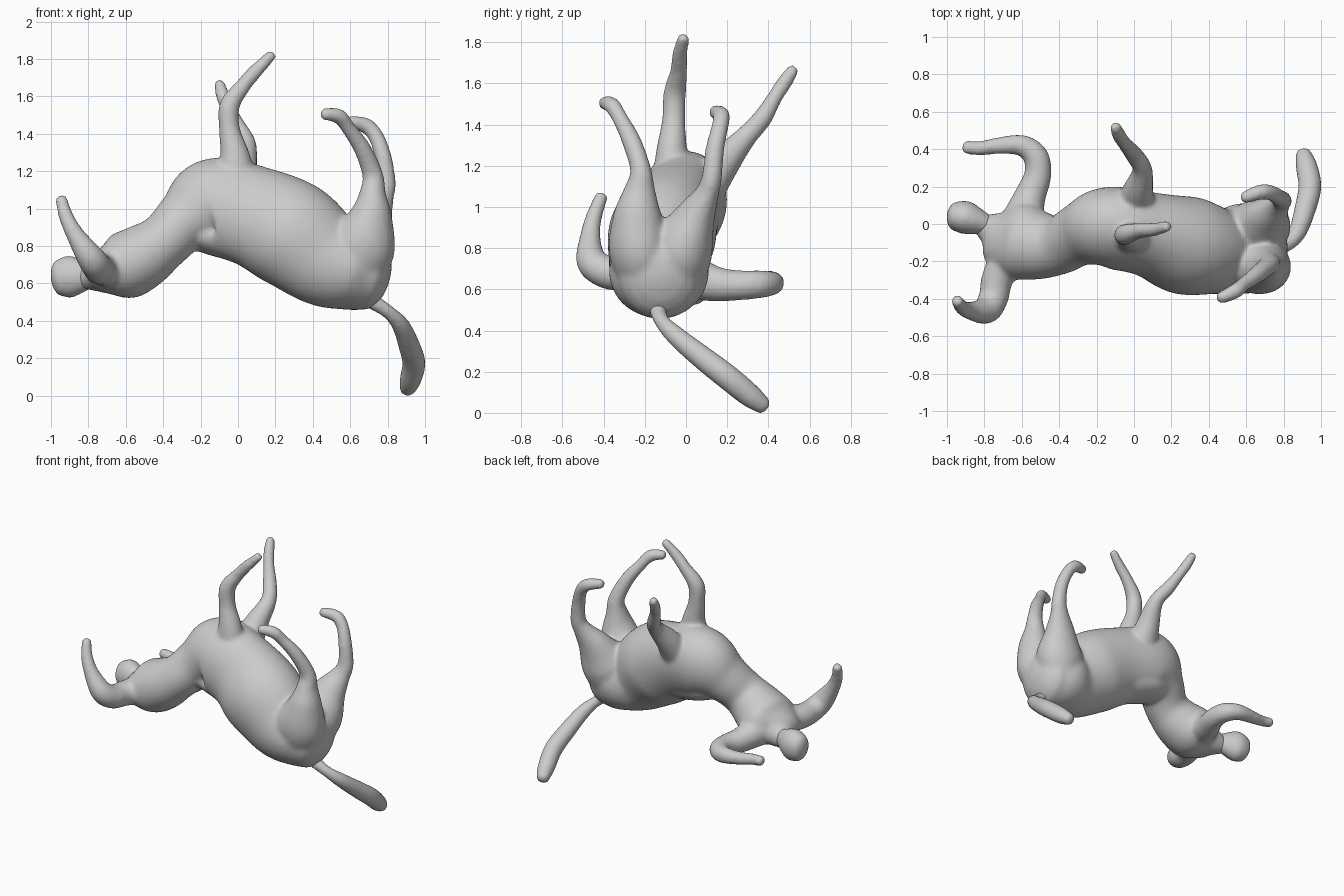
import bpy, bmesh, math
from mathutils import Vector


def catmull(p0, p1, p2, p3, t):
    return [0.5 * (2 * b + (c - a) * t + (2 * a - 5 * b + 4 * c - d) * t * t
                   + (3 * b - a - 3 * c + d) * t ** 3)
            for a, b, c, d in zip(p0, p1, p2, p3)]


def loft(bm, stations, cap=0.6, steps=8, sides=48):
    """Rounded tube through stations (x, y, z, radius along y, other radius)."""
    st = [s if len(s) == 5 else (*s, s[3]) for s in stations]
    pts = [st[0]] + st + [st[-1]]
    rows = [catmull(*pts[i:i + 4], k / steps)
            for i in range(len(st) - 1) for k in range(steps)] + [list(st[-1])]
    pos = [Vector(r[:3]) for r in rows]
    n = len(rows)
    tan = [(pos[min(i + 2, n - 1)] - pos[max(i - 2, 0)]).normalized() for i in range(n)]
    side = Vector((1, 0, 0)) if abs(tan[0].y) > 0.8 else Vector((0, 1, 0))
    rings = []
    angles = [math.radians(a) for a in (80, 60, 40, 20)]
    for i in range(n):
        t = tan[i]
        side = (side - t * side.dot(t)).normalized()
        up = t.cross(side)
        a, b = rows[i][3:]
        depth = cap * (a + b) / 2
        body = [(0, 1)]
        if i == 0:
            body = [(-depth * math.sin(q), math.cos(q)) for q in angles] + body
        if i == n - 1:
            body += [(depth * math.sin(q), math.cos(q)) for q in reversed(angles)]
        for off, s in body:
            c = pos[i] + t * off
            rings.append([bm.verts.new(c + s * (side * a * math.cos(2 * math.pi * k / sides)
                                                + up * b * math.sin(2 * math.pi * k / sides)))
                          for k in range(sides)])
    for r, q in zip(rings, rings[1:]):
        for k in range(sides):
            j = (k + 1) % sides
            bm.faces.new((r[k], r[j], q[j], q[k]))
    bm.faces.new(rings[0][::-1])
    bm.faces.new(rings[-1])


def sculpt(name, lofts, voxel=0.012, smooth=14):
    """Fuse several lofts into one soft-skinned object."""
    bm = bmesh.new()
    for l in lofts:
        loft(bm, l)
    bmesh.ops.recalc_face_normals(bm, faces=bm.faces)
    me = bpy.data.meshes.new(name)
    bm.to_mesh(me)
    bm.free()
    for p in me.polygons:
        p.use_smooth = True
    ob = bpy.data.objects.new(name, me)
    bpy.context.collection.objects.link(ob)
    rm = ob.modifiers.new("Fuse", 'REMESH')
    rm.mode = 'VOXEL'
    rm.voxel_size = voxel
    rm.use_smooth_shade = True
    sm = ob.modifiers.new("Soften", 'SMOOTH')
    sm.factor = 0.5
    sm.iterations = smooth
    return ob


# Human torso flowing into the horse barrel, which lies on its back
trunk = [(-0.83, 0.0, 0.63, 0.05, 0.06), (-0.76, -0.03, 0.64, 0.1, 0.085),
         (-0.7, -0.065, 0.66, 0.175, 0.125), (-0.61, -0.09, 0.69, 0.208, 0.178),
         (-0.5, -0.115, 0.75, 0.182, 0.172), (-0.39, -0.11, 0.83, 0.157, 0.15),
         (-0.285, -0.055, 0.93, 0.17, 0.17), (-0.14, -0.02, 1.01, 0.215, 0.26),
         (0.08, -0.055, 0.96, 0.222, 0.272), (0.28, -0.115, 0.865, 0.262, 0.29),
         (0.46, -0.145, 0.735, 0.228, 0.26), (0.6, -0.13, 0.685, 0.242, 0.23),
         (0.695, -0.125, 0.665, 0.205, 0.21)]
# Fill along the horse's back where the torso bends away
withers = [(-0.235, -0.045, 0.875, 0.14, 0.09), (-0.12, -0.035, 0.85, 0.165, 0.105),
           (0.04, -0.05, 0.83, 0.16, 0.125)]
# Legs, from inside the body to the hoof
front_leg_a = [(-0.01, -0.08, 1.08, 0.09, 0.13), (-0.015, -0.07, 1.27, 0.075, 0.083),
               (-0.045, -0.06, 1.42, 0.057), (-0.045, -0.055, 1.55, 0.055),
               (0.03, -0.035, 1.66, 0.042), (0.1, -0.03, 1.74, 0.038),
               (0.18, -0.012, 1.822, 0.03)]
front_leg_b = [(0.0, 0.06, 1.03, 0.1, 0.13), (0.02, 0.17, 1.2, 0.085),
               (0.045, 0.29, 1.34, 0.054), (0.0, 0.37, 1.43, 0.048),
               (-0.05, 0.43, 1.53, 0.038), (-0.08, 0.475, 1.6, 0.038),
               (-0.1, 0.522, 1.67, 0.03)]
hind_leg_a = [(0.59, -0.19, 0.63, 0.13, 0.16), (0.665, -0.225, 0.8, 0.15, 0.178),
              (0.71, -0.235, 0.96, 0.118, 0.118), (0.72, -0.225, 1.08, 0.078, 0.072),
              (0.72, -0.22, 1.18, 0.052, 0.056), (0.665, -0.265, 1.32, 0.047),
              (0.59, -0.32, 1.43, 0.039), (0.54, -0.36, 1.493, 0.041),
              (0.46, -0.397, 1.505, 0.033)]
hind_leg_b = [(0.59, -0.05, 0.63, 0.13, 0.16), (0.665, -0.02, 0.8, 0.152, 0.175),
              (0.715, 0.045, 0.95, 0.1, 0.118), (0.765, 0.1, 1.06, 0.06, 0.07),
              (0.79, 0.125, 1.14, 0.05, 0.054), (0.775, 0.14, 1.28, 0.046),
              (0.735, 0.165, 1.39, 0.042), (0.68, 0.172, 1.445, 0.042),
              (0.588, 0.14, 1.463, 0.034)]
# Arms, from the shoulder to the hand
arm_a = [(-0.66, -0.16, 0.68, 0.1), (-0.73, -0.29, 0.675, 0.085),
         (-0.75, -0.39, 0.685, 0.08), (-0.79, -0.46, 0.74, 0.074),
         (-0.87, -0.465, 0.86, 0.05), (-0.92, -0.445, 0.96, 0.04),
         (-0.945, -0.41, 1.052, 0.033)]
arm_b = [(-0.6, 0.02, 0.66, 0.11), (-0.555, 0.15, 0.625, 0.085),
         (-0.515, 0.26, 0.62, 0.073), (-0.525, 0.36, 0.625, 0.068),
         (-0.6, 0.42, 0.63, 0.057), (-0.73, 0.418, 0.638, 0.045),
         (-0.82, 0.405, 0.65, 0.039), (-0.9, 0.41, 0.66, 0.036)]
sculpt("body_arms_and_legs", [trunk, withers, front_leg_a, front_leg_b,
                              hind_leg_a, hind_leg_b, arm_a, arm_b])

# Head
head = [(-0.8, 0.0, 0.64, 0.058, 0.072), (-0.86, 0.02, 0.638, 0.079, 0.1),
        (-0.905, 0.035, 0.635, 0.088, 0.112), (-0.947, 0.04, 0.63, 0.08, 0.1)]
sculpt("head", [head], smooth=4)

# Tail
tail = [(0.69, -0.14, 0.52, 0.045), (0.8, -0.12, 0.45, 0.036), (0.87, -0.05, 0.375, 0.047),
        (0.915, 0.08, 0.268, 0.057), (0.94, 0.2, 0.175, 0.061),
        (0.922, 0.31, 0.085, 0.057), (0.905, 0.375, 0.035, 0.042)]
sculpt("tail", [tail], smooth=4)
